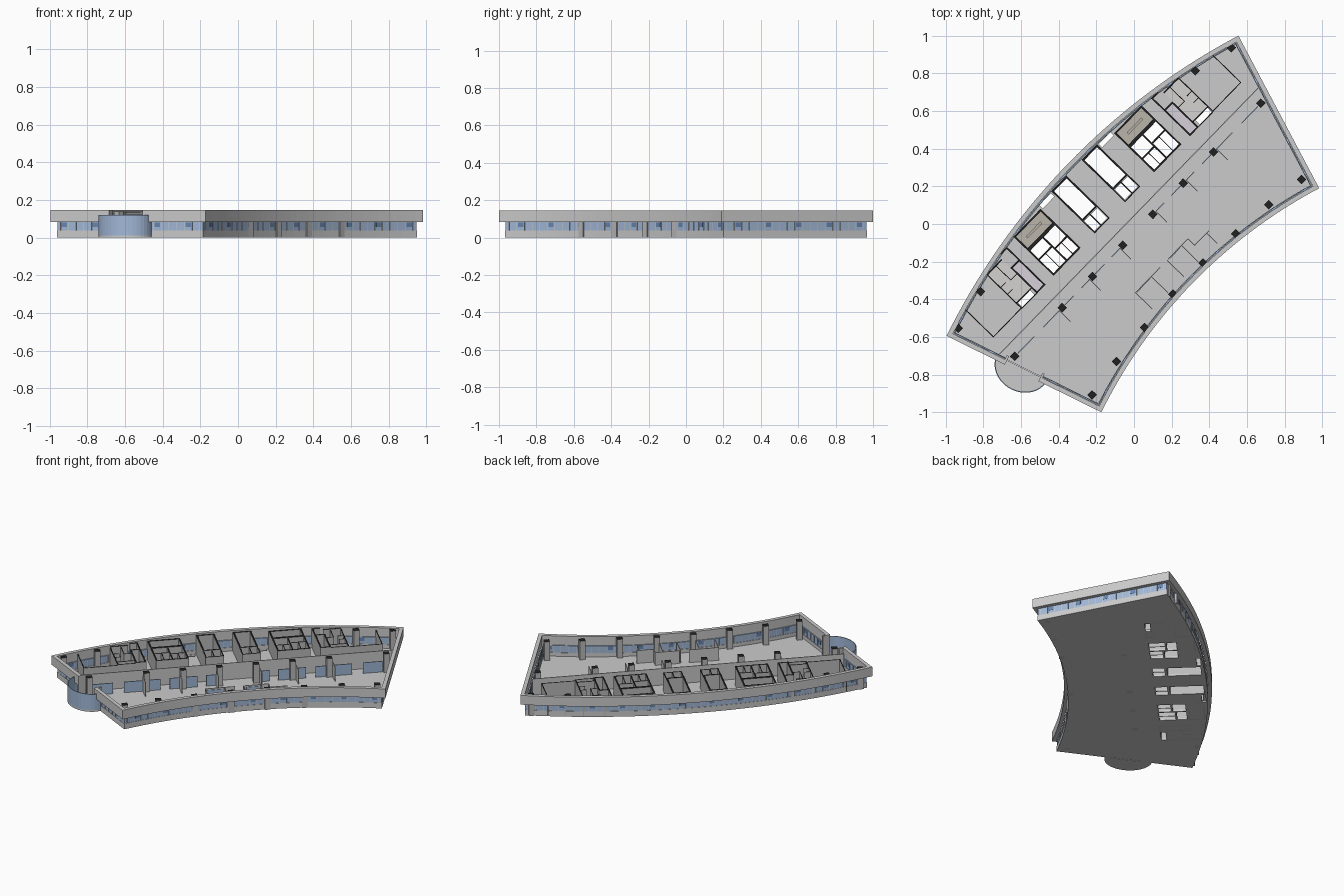
import bpy, bmesh, math
from mathutils import Matrix, Vector

if "Cube" in bpy.data.objects:
    bpy.data.objects.remove(bpy.data.objects["Cube"])

# Plan frame: u runs along the building, v points to the convex facade
M = Matrix(((.697, -.717, 0, 0), (.717, .697, 0, 0), (0, 0, 1, 0), (0, 0, 0, 1))) @ Matrix.Translation((-.008, 0, 0))
CV, R0, R1, H = -3.14, 2.698, 3.615, .3127      # arc centre, radii, half angle
GAP_OUT, GAP_IN = 3.276, 3.065                  # entrance opening on the left end
TOP = .14


def material(name, rgb):
    m = bpy.data.materials.new(name)
    m.diffuse_color = (*rgb, 1)
    m.use_nodes = True
    m.node_tree.nodes["Principled BSDF"].inputs["Base Color"].default_value = m.diffuse_color
    return m


glass = material("glass", (.36, .48, .68))
pane_blue = material("dark_glass", (.14, .24, .44))
black = material("cut_black", (.015, .015, .015))
brown = material("brown_floor", (.50, .46, .40))
lilac = material("lilac_floor", (.68, .64, .71))
pale = material("pale_floor", (.66, .65, .63))
grey = material("grey", (.5, .5, .5))


def add_prism(bm, pts, z0, z1, cap=False):
    lo = [bm.verts.new((x, y, z0)) for x, y in pts]
    hi = [bm.verts.new((x, y, z1)) for x, y in pts]
    bm.faces.new(lo[::-1])
    bm.faces.new(hi).material_index = 1 if cap else 0
    for i in range(len(pts)):
        j = (i + 1) % len(pts)
        bm.faces.new((lo[i], lo[j], hi[j], hi[i]))


def prisms(name, polys, z0, z1, mat=None, cap=False):
    bm = bmesh.new()
    for p in polys:
        add_prism(bm, p, z0, z1, cap)
    bmesh.ops.recalc_face_normals(bm, faces=bm.faces)
    bm.transform(M)
    me = bpy.data.meshes.new(name)
    bm.to_mesh(me)
    bm.free()
    ob = bpy.data.objects.new(name, me)
    bpy.context.collection.objects.link(ob)
    if mat or cap:
        me.materials.append(mat or grey)
    if cap:
        me.materials.append(black)
    return ob


def rect(u0, u1, v0, v1):
    return [(u0, v0), (u1, v0), (u1, v1), (u0, v1)]


def flip(boxes):
    return boxes + [(-b, -a, c, d) for a, b, c, d in boxes]


def boxes(name, bs, z0, z1, mat=None, cap=False):
    return prisms(name, [rect(*b) for b in bs], z0, z1, mat, cap)


def polar(r, a):
    return (r * math.sin(a), CV + r * math.cos(a))


def outline(d, gap=True, n=36):
    """Building edge moved inwards by d, open at the entrance if gap is set."""
    ro, ri = R1 - d, R0 + d
    side = lambda r: H - math.asin(d / r)
    ao, ai = side(ro), side(ri)
    pts = [polar(GAP_OUT, -side(GAP_OUT))] if gap else []
    pts += [polar(ro, -ao + 2 * ao * i / n) for i in range(n + 1)]
    pts += [polar(ri, ai - 2 * ai * i / n) for i in range(n + 1)]
    return pts + ([polar(GAP_IN, -side(GAP_IN))] if gap else [])


def band(name, d0, d1, z0, z1, mat=None):
    return prisms(name, [outline(d0) + outline(d1)[::-1]], z0, z1, mat)


# Facade: sill, glazing band, overhanging parapet
band("sill_wall", .025, .036, 0, .037)
band("window_band", .027, .033, .037, .085, glass)
band("parapet", 0, .025, .083, .146)

# Mullions and darker opening panes on all sides
mull, panes = [], []


def facade_box(p, t, half, depth, store):
    p, t = Vector(p), Vector(t).normalized()
    n = Vector((-t.y, t.x))
    store.append([tuple(p + t * a * half + n * b * depth) for a, b in ((-1, -1), (1, -1), (1, 1), (-1, 1))])


for r, n in ((R1 - .03, 48), (R0 + .03, 36)):
    for i in range(1, n):
        a = -H + 2 * H * i / n
        t = (math.cos(a), -math.sin(a))
        facade_box(polar(r, a), t, .0015, .005, mull)
        if i % 4 == 2:
            facade_box(polar(r, a + H / n), t, .016, .0045, panes)
for s in (-1, 1):
    for i in range(1, 20):
        r = R0 + (R1 - R0) * i / 20
        if s < 0 and GAP_IN - .02 < r < GAP_OUT + .02:
            continue
        a = s * (H - .03 / r)
        t = (math.sin(a), math.cos(a))
        facade_box(polar(r, a), t, .0015, .005, mull)
        if i % 4 == 2:
            facade_box(polar(r + .023, a), t, .016, .0045, panes)
prisms("mullions", mull, .037, .085)
prisms("opening_panes", panes, .057, .08, pane_blue)

# Floor slab with open shafts
slab = prisms("floor_slab", [outline(.028, False)], 0, .012)
shafts = flip([(.068, .165, .215, .425), (.068, .115, .125, .2), (.122, .165, .125, .2),
               (.29, .375, .215, .3), (.385, .478, .235, .3), (.385, .478, .125, .225),
               (.29, .375, .125, .205), (.63, .722, .118, .15), (.182, .27, .405, .43)])
cutter = boxes("shaft_cutter", shafts, -.05, .05)
cutter.hide_render = True
mod = slab.modifiers.new("shafts", "BOOLEAN")
mod.operation, mod.solver, mod.object = "DIFFERENCE", "EXACT", cutter
bpy.context.view_layer.objects.active = slab
bpy.ops.object.modifier_apply(modifier="shafts")
bpy.data.objects.remove(cutter)

# Coloured room floors
boxes("stair_floors", flip([(.285, .48, .31, .405)]), .012, .015, brown)
boxes("lift_lobby_floors", flip([(.557, .612, .12, .3)]), .012, .015, lilac)
boxes("washroom_floors", flip([(.618, .728, .16, .37)]), .012, .015, pale)


# Core walls: room frames plus partitions, mirrored to both halves
def frame(u0, u1, v0, v1, w):
    return [(u0, u1, v0, v0 + w), (u0, u1, v1 - w, v1),
            (u0, u0 + w, v0 + w, v1 - w), (u1 - w, u1, v0 + w, v1 - w)]


thick = frame(.058, .174, .205, .437, .010) + frame(.28, .487, .305, .412, .010)
thick += frame(.28, .487, .115, .305, .009) + frame(.55, .617, .112, .308, .009)
thick += [(.55, .558, .308, .40), (.55, .60, .392, .40), (.617, .73, .368, .376)]
boxes("core_walls", flip(thick), .0, TOP, None, True)
thin = [(.058, .064, .115, .205), (.168, .174, .115, .205), (.064, .168, .115, .121),
        (.116, .121, .121, .205), (.376, .383, .124, .296), (.289, .376, .207, .213),
        (.383, .478, .227, .233), (.33, .334, .124, .207), (.43, .434, .124, .227),
        (.726, .732, .112, .368), (.617, .726, .112, .117), (.617, .726, .151, .157),
        (.617, .66, .26, .264), (.66, .664, .26, .368), (.69, .726, .22, .224), (.69, .726, .27, .274)]
boxes("core_partitions", flip(thin), .0, TOP - .004, None, True)
boxes("stair_flights", flip([(.33, .44, .352, .366)]), .015, .08, brown)

# End rooms and corridor walls
boxes("end_room_walls", flip([(.732, .945, .115, .120), (.940, .945, .12, .335)]), .012, .13, None, True)
boxes("corridor_wall", [(-.985, .985, .028, .033)], .012, .125)
cols_u = [.115, .346, .577, .938]
segs = [(.135, .2), (.255, .325), (.366, .43), (.49, .556), (.6, .72), (.79, .915)]
boxes("corridor_screens", flip([(a, b, -.039, -.034) for a, b in segs]), .012, .085, glass)
boxes("corridor_screen_stubs", flip([(u + .02, u + .024, -.12, -.036) for u in cols_u[:3]]), .012, .11)

# Small offices along the concave side
offices = [(-.25, -.06, -.262, -.258), (0, .15, -.262, -.258), (.15, .154, -.31, -.26), (.15, .26, -.312, -.308)]
offices += [(u, u + .004, -.385, -.26) for u in (-.25, -.13, -.01, .1)] + [(.24, .244, -.39, -.31)]
boxes("office_partitions", offices, .012, .1)
boxes("office_glazing", [(-.24, -.14, -.2655, -.262), (.01, .09, -.2655, -.262)], .02, .09, glass)

# Columns in three rows
cols = [(u, -.036) for u in cols_u] + [(.818, .334), (1.04, .283)]
cols += [(.115, -.408), (.347, -.424), (.58, -.442), (.798, -.473)]
w = .018
boxes("columns", flip([(u - w, u + w, v - w, v + w) for u, v in cols]), .0, TOP, None, True)


# Rounded glass entrance bay on the left end
def bay(scale, n=20):
    mid = Vector(polar((GAP_OUT + GAP_IN) / 2 + .01, -H + .008))
    along, out = Vector((math.sin(-H), math.cos(-H))), Vector((-math.cos(H), -math.sin(H)))
    return [tuple(mid + along * .15 * scale * math.cos(math.pi * i / n)
                  + out * .128 * scale * math.sin(math.pi * i / n)) for i in range(n + 1)]


prisms("entrance_floor", [bay(1)], 0, .011)
prisms("entrance_glass", [bay(1) + bay(.96)[::-1]], .011, .12, glass)

# Jambs where the end wall turns in at the entrance
jambs = []
for r in (GAP_OUT, GAP_IN):
    a0, a1 = -H, -H + .05 / r
    jambs.append([polar(r - .006, a0), polar(r + .006, a0), polar(r + .006, a1), polar(r - .006, a1)])
prisms("entrance_jambs", jambs, 0, .146)
